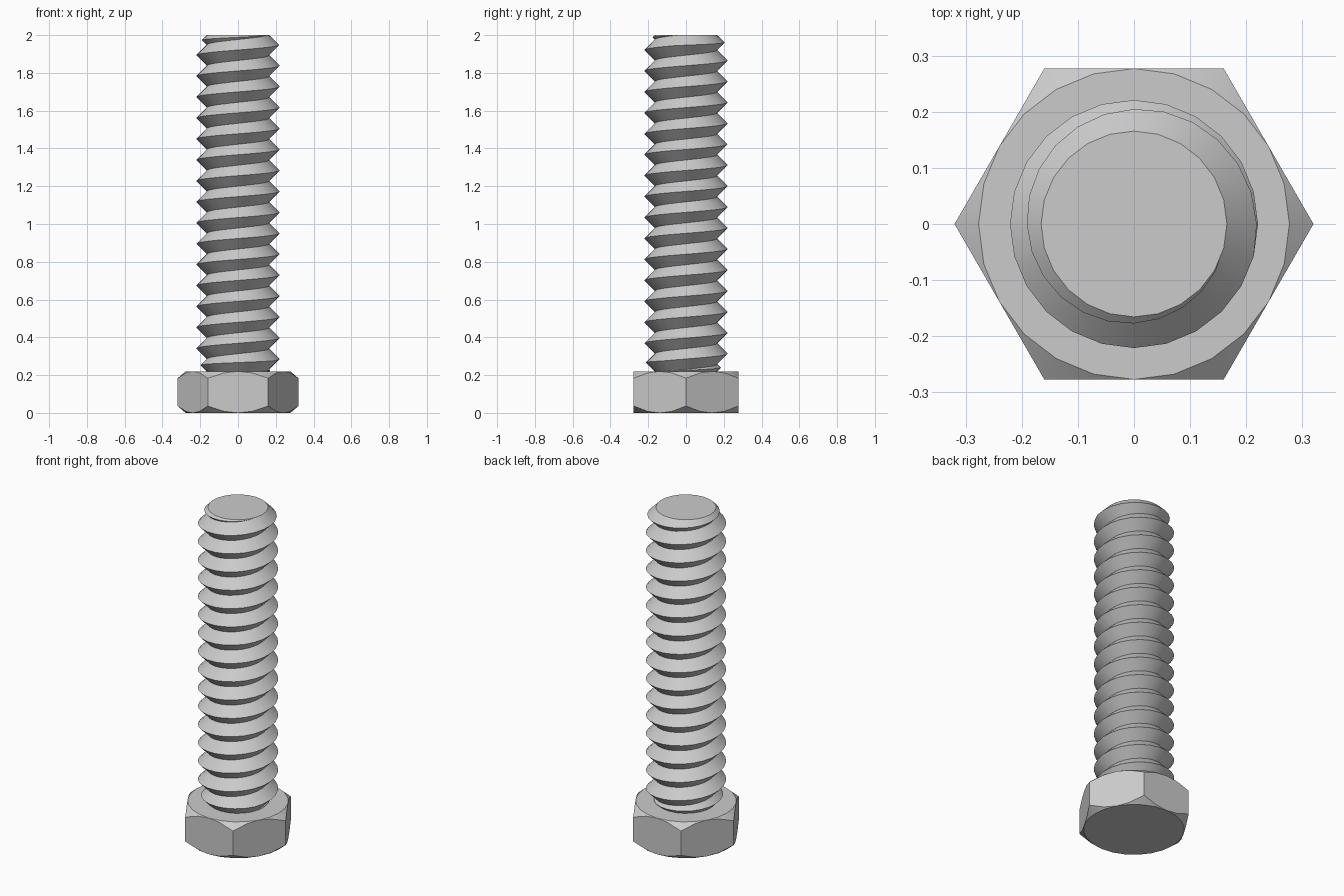
import bpy, bmesh
from math import pi, cos, sin, radians

if "Cube" in bpy.data.objects:
    bpy.data.objects.remove(bpy.data.objects["Cube"], do_unlink=True)

SEGMENTS = 24
HEAD_TOP, TOP = 0.22, 2.0
APOTHEM = 0.277
CREST, PITCH = 0.221, 0.1109
DEPTH = PITCH / 2
ROOT = CREST - DEPTH

steel = bpy.data.materials.new("grey steel")
steel.use_nodes = True
colour = (0.6, 0.6, 0.6, 1)
steel.diffuse_color = colour
steel.node_tree.nodes["Principled BSDF"].inputs["Base Color"].default_value = colour


def ring_point(bm, k, radius, z):
    a = 2 * pi * k / SEGMENTS
    return bm.verts.new((radius * cos(a), radius * sin(a), z))


def finish(bm, name):
    """Weld, cap the open ends, and make a smooth object with sharp edges."""
    bmesh.ops.remove_doubles(bm, verts=bm.verts, dist=1e-5)
    bmesh.ops.holes_fill(bm, edges=[e for e in bm.edges if e.is_boundary], sides=0)
    bmesh.ops.recalc_face_normals(bm, faces=bm.faces)
    mesh = bpy.data.meshes.new(name)
    bm.to_mesh(mesh)
    bm.free()
    mesh.materials.append(steel)
    obj = bpy.data.objects.new(name, mesh)
    bpy.context.collection.objects.link(obj)
    bpy.ops.object.select_all(action='DESELECT')
    obj.select_set(True)
    bpy.context.view_layer.objects.active = obj
    bpy.ops.object.shade_smooth_by_angle(angle=radians(30))


# Hexagonal head, corners chamfered above and below
bm = bmesh.new()
columns = []
for k in range(SEGMENTS):
    angle = (k * 360 / SEGMENTS) % 60 - 30
    r = APOTHEM / cos(radians(angle))
    drop = (r - APOTHEM) * 0.85
    columns.append([ring_point(bm, k, *p) for p in (
        (APOTHEM, 0), (r, drop), (r, HEAD_TOP - drop), (APOTHEM, HEAD_TOP))])
for k in range(SEGMENTS):
    a, b = columns[k], columns[(k + 1) % SEGMENTS]
    for j in range(3):
        bm.faces.new((a[j], b[j], b[j + 1], a[j + 1]))
finish(bm, "hex_head")


# Threaded shank: a V-thread helix trimmed by a 45 degree cone at each end
def thread_point(z, is_crest):
    if is_crest:
        if z > TOP - DEPTH:
            z = min((z + TOP - DEPTH) / 2, TOP)
            return ROOT + TOP - z, z
        if z < HEAD_TOP + DEPTH:
            z = max((z + HEAD_TOP + DEPTH) / 2, HEAD_TOP)
            return ROOT + z - HEAD_TOP, z
        return CREST, z
    return ROOT, min(max(z, HEAD_TOP), TOP)


bm = bmesh.new()
base = 1.949 - 18 * PITCH
steps = 42
columns = [[ring_point(bm, k, *thread_point(base + PITCH * (k / SEGMENTS + j / 2), j % 2 == 0))
            for j in range(steps)] for k in range(SEGMENTS)]
for k in range(SEGMENTS):
    last = k == SEGMENTS - 1
    a = columns[k]
    b = columns[0][2:] if last else columns[k + 1]   # the seam climbs one pitch
    for j in range(steps - 3):
        bm.faces.new((a[j], b[j], b[j + 1], a[j + 1]))
finish(bm, "threaded_shank")
